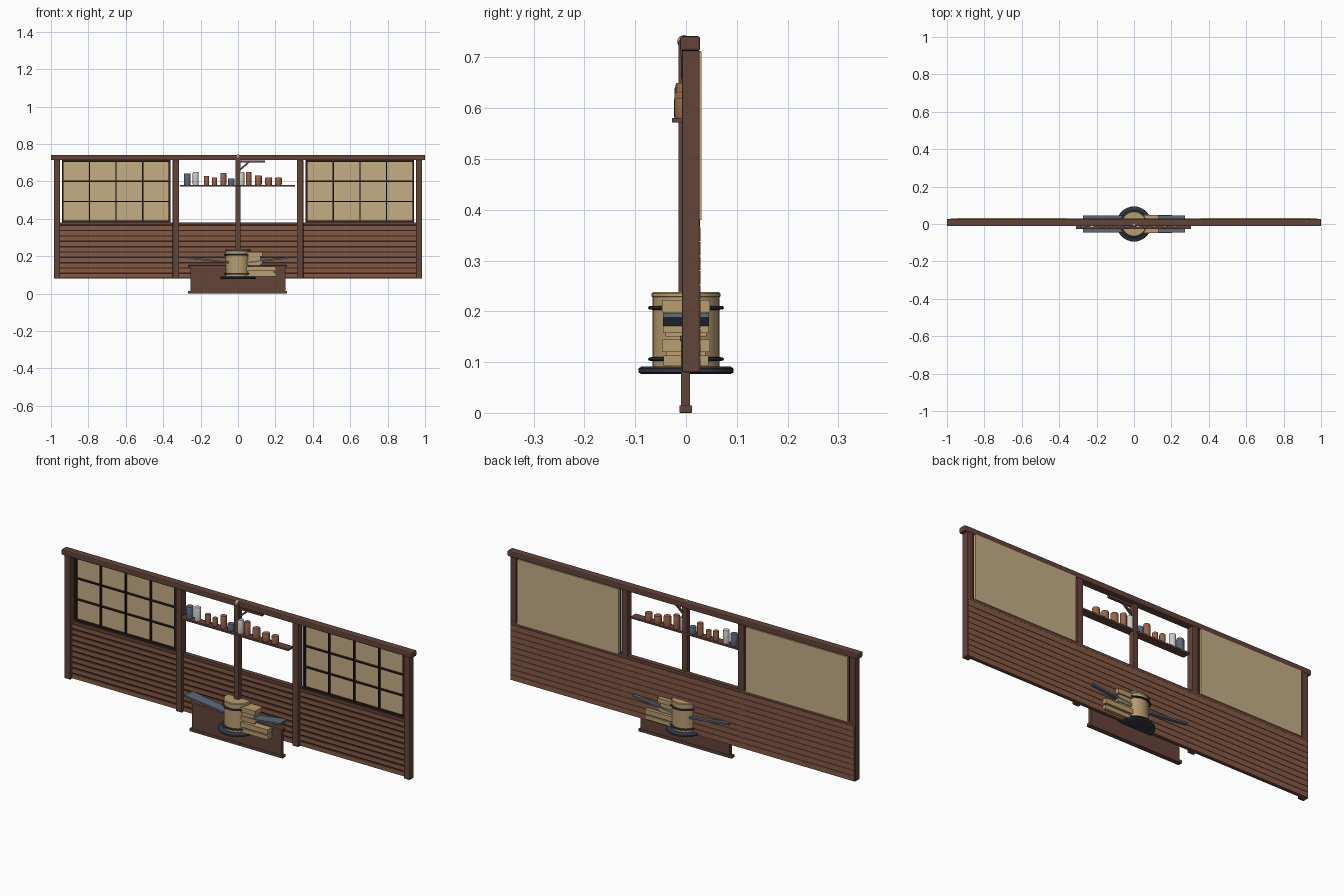
import bpy, math
from mathutils import Vector

if "Cube" in bpy.data.objects:
    bpy.data.objects.remove(bpy.data.objects["Cube"])


def material(name, rgb):
    m = bpy.data.materials.new(name)
    m.diffuse_color = (*rgb, 1)
    m.use_nodes = True
    m.node_tree.nodes["Principled BSDF"].inputs["Base Color"].default_value = m.diffuse_color
    return m


TIMBER = material("dark timber", (0.127, 0.058, 0.042))
PLANK = material("plank brown", (0.24, 0.102, 0.06))
GROOVE = material("groove dark", (0.026, 0.013, 0.010))
PAPER = material("paper cream", (0.56, 0.42, 0.235))
WOOD = material("pale wood", (0.49, 0.34, 0.165))
SLATE = material("slate blue", (0.107, 0.141, 0.195))
IRON = material("dark iron", (0.03, 0.035, 0.048))
CHINA = material("white china", (0.62, 0.62, 0.59))
CLAY = material("clay brown", (0.32, 0.13, 0.07))


def box(name, x, y, z, mat, bevel=0.0):
    """Box from (min, max) ranges."""
    bpy.ops.mesh.primitive_cube_add(size=1)
    o = bpy.context.object
    o.name = name
    o.location = [(r[0] + r[1]) / 2 for r in (x, y, z)]
    o.scale = [r[1] - r[0] for r in (x, y, z)]
    bpy.ops.object.transform_apply(location=False, rotation=False, scale=True)
    o.data.materials.append(mat)
    if bevel:
        b = o.modifiers.new("bevel", "BEVEL")
        b.width, b.segments = bevel, 2
    return o


def lathe(name, profile, mat, x=0.0, y=0.0, n=32):
    """Turned solid from (radius, z) points, bottom to top."""
    verts = [(r * math.cos(2 * math.pi * i / n), r * math.sin(2 * math.pi * i / n), z)
             for r, z in profile for i in range(n)]
    faces = [(k * n + i, k * n + (i + 1) % n, (k + 1) * n + (i + 1) % n, (k + 1) * n + i)
             for k in range(len(profile) - 1) for i in range(n)]
    faces.append(tuple(reversed(range(n))))
    faces.append(tuple(range((len(profile) - 1) * n, len(profile) * n)))
    me = bpy.data.meshes.new(name)
    me.from_pydata(verts, [], faces)
    o = bpy.data.objects.new(name, me)
    o.location = (x, y, 0)
    bpy.context.collection.objects.link(o)
    me.materials.append(mat)
    bpy.ops.object.select_all(action='DESELECT')
    o.select_set(True)
    bpy.context.view_layer.objects.active = o
    bpy.ops.object.shade_smooth_by_angle(angle=math.radians(35))
    return o


def bar(name, a, b, wy, thick, mat):
    """Straight bar between two points in the xz plane."""
    a, b = Vector(a), Vector(b)
    d = b - a
    o = box(name, (-d.length / 2, d.length / 2), (-wy / 2, wy / 2), (-thick / 2, thick / 2), mat)
    o.location = (a + b) / 2
    o.rotation_euler.y = -math.atan2(d.z, d.x)
    return o


# Main frame
box("top_beam", (-1, 1), (-0.012, 0.028), (0.713, 0.742), TIMBER, 0.005)
for s in (-1, 1):
    for name, c in (("end_post", 0.968), ("inner_post", 0.332)):
        box(name, (s * c - 0.017, s * c + 0.017), (-0.008, 0.027), (0.08, 0.715), TIMBER, 0.003)

# Plank wall, visible on both sides, with a dark core in the gaps
box("wall_core", (-0.977, 0.977), (0.013, 0.023), (0.083, 0.374), GROOVE)
rows, z0, z1 = 10, 0.08, 0.366
pitch = (z1 - z0) / rows
for i in range(rows):
    z = z0 + i * pitch
    box("front_plank", (-0.978, 0.978), (0.007, 0.014), (z + 0.003, z + pitch - 0.004), PLANK)
    box("back_plank", (-0.98, 0.98), (0.02, 0.029), (z + 0.001, z + pitch - 0.001), PLANK)
box("wall_rail", (-0.978, 0.978), (0.004, 0.028), (0.366, 0.381), TIMBER)

# Paper window screens with a lattice in front
for s in (-1, 1):
    xa, xb = sorted((s * 0.362, s * 0.942))
    za, zb = 0.38, 0.713
    box("paper_screen", (xa, xb), (0.022, 0.031), (za, zb), PAPER)
    for i in range(5):
        w = 0.005 if i in (0, 4) else 0.003
        x = xa + 0.005 + (xb - xa - 0.01) * i / 4
        box("lattice_upright", (x - w, x + w), (0.010, 0.023), (za, zb), GROOVE)
    for i in range(4):
        w = 0.005 if i in (0, 3) else 0.003
        z = za + 0.005 + (zb - za - 0.01) * i / 3
        box("lattice_crossbar", (xa, xb), (0.011, 0.023), (z - w, z + w), GROOVE)

# Shelf with cups and jars: x, radius, top, colour
box("shelf", (-0.31, 0.306), (-0.028, 0.014), (0.572, 0.581), TIMBER)
cups = [(-0.271, 0.018, 0.642, SLATE), (-0.226, 0.016, 0.649, CHINA),
        (-0.168, 0.014, 0.628, CLAY), (-0.126, 0.014, 0.62, CLAY),
        (-0.078, 0.016, 0.645, CLAY), (-0.036, 0.018, 0.615, SLATE),
        (0.019, 0.015, 0.65, CHINA), (0.057, 0.015, 0.65, CLAY),
        (0.109, 0.018, 0.632, CLAY), (0.164, 0.019, 0.62, CLAY),
        (0.216, 0.018, 0.62, CLAY)]
for x, r, top, mat in cups:
    lathe("cup", [(r * 0.92, 0.58), (r, 0.587), (r, top - 0.004), (r * 0.9, top)],
          mat, x, -0.005, 16)

# Centre post, knob and lamp bracket
box("centre_post", (-0.014, 0.014), (-0.015, 0.013), (0.23, 0.733), TIMBER, 0.002)
bpy.ops.mesh.primitive_uv_sphere_add(segments=16, ring_count=10, radius=0.013,
                                     location=(0, -0.004, 0.731))
knob = bpy.context.object
knob.name = "post_knob"
knob.data.materials.append(WOOD)
bpy.ops.object.shade_smooth()
bar("bracket_arm", (0.0, -0.004, 0.707), (0.145, -0.004, 0.707), 0.014, 0.011, TIMBER)
bar("bracket_brace", (0.008, -0.004, 0.66), (0.06, -0.004, 0.705), 0.01, 0.009, TIMBER)

# Base board with cap and foot
box("base_board", (-0.255, 0.255), (-0.010, 0.008), (0.01, 0.145), TIMBER)
box("base_cap", (-0.268, 0.263), (-0.012, 0.012), (0.141, 0.152), TIMBER, 0.002)
box("base_foot", (-0.268, 0.263), (-0.013, 0.012), (0, 0.015), TIMBER, 0.002)

# Barrel hub with iron hoops and flange
lathe("barrel", [(0.066, 0.085), (0.066, 0.228), (0.068, 0.229), (0.068, 0.235),
                 (0.064, 0.238)], WOOD)
lathe("flange", [(0.088, 0.077), (0.094, 0.08), (0.094, 0.087), (0.088, 0.091)], IRON)
for z in (0.106, 0.207):
    lathe("hoop", [(0.066, z - 0.004), (0.073, z - 0.003), (0.075, z),
                   (0.073, z + 0.003), (0.066, z + 0.004)], IRON)

# Sloping blades to either side
for s in (-1, 1):
    bar("blade", (s * 0.05, 0, 0.166), (s * 0.272, 0, 0.192), 0.09, 0.009, SLATE)

# Stepped wooden box beside the barrel
box("upper_block", (0.04, 0.13), (-0.047, 0.047), (0.198, 0.222), WOOD)
box("upper_core", (0.04, 0.12), (-0.04, 0.04), (0.15, 0.2), WOOD)
box("middle_block", (0.04, 0.13), (-0.045, 0.045), (0.157, 0.176), WOOD)
box("step_block", (0.04, 0.202), (-0.047, 0.047), (0.12, 0.145), WOOD)
box("step_core", (0.04, 0.192), (-0.038, 0.038), (0.1, 0.13), WOOD)
box("low_block", (0.04, 0.202), (-0.044, 0.044), (0.092, 0.113), WOOD)
